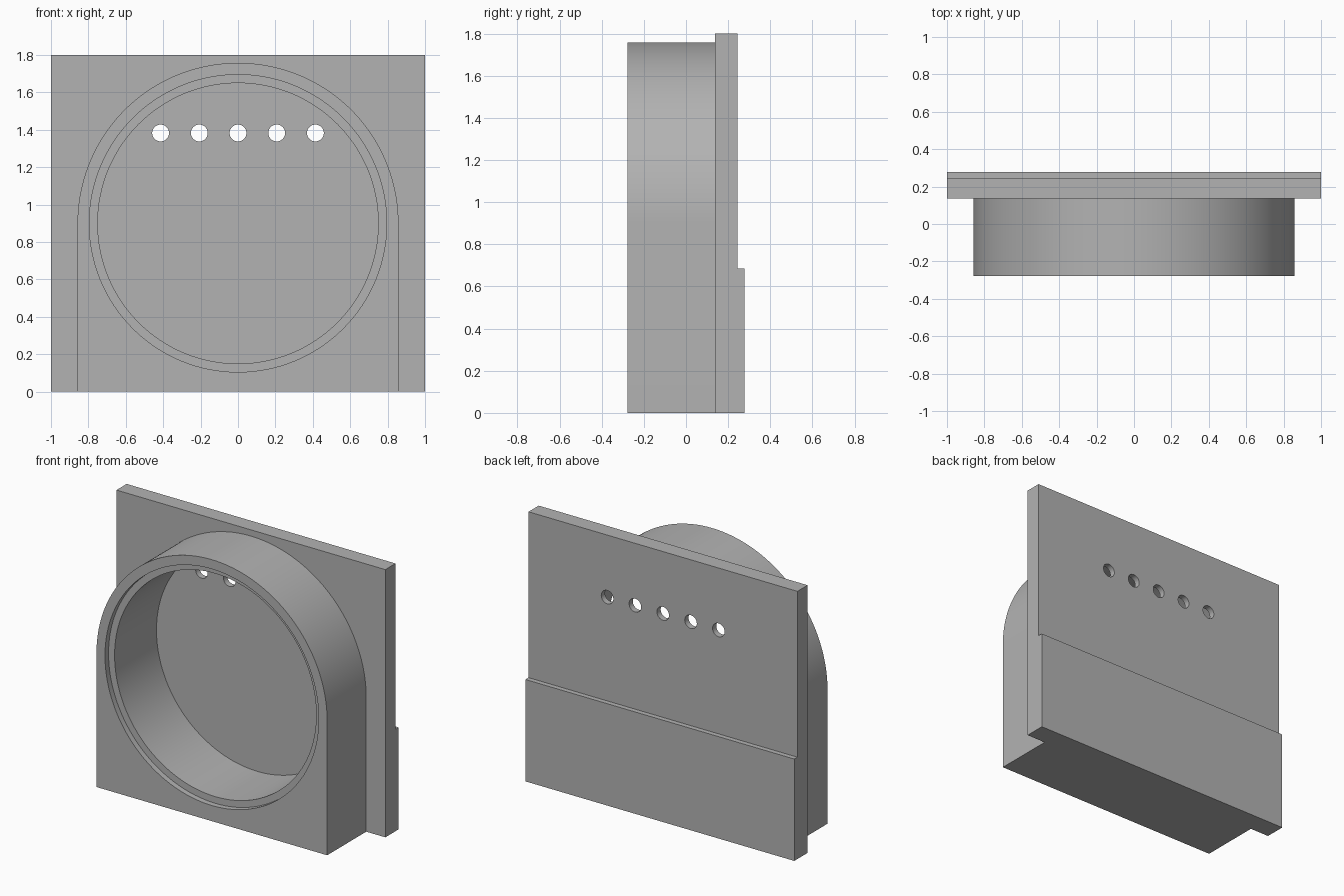
import bpy, bmesh, math
from mathutils import Vector

old = bpy.data.objects.get("Cube")
if old:
    bpy.data.objects.remove(old, do_unlink=True)

CENTRE_Z = 0.9
FRONT, BACK = -0.278, 0.278
PLATE_FRONT, PLATE_BACK = 0.137, 0.245

grey = bpy.data.materials.new("plain grey")
grey.use_nodes = True
colour = (0.45, 0.45, 0.45, 1)
grey.diffuse_color = colour
grey.node_tree.nodes["Principled BSDF"].inputs["Base Color"].default_value = colour


def prism(name, outline, y0, y1):
    """Extrude an (x, z) outline from y0 to y1."""
    bm = bmesh.new()
    face = bm.faces.new([bm.verts.new((x, y0, z)) for x, z in outline])
    ext = bmesh.ops.extrude_face_region(bm, geom=[face])
    verts = [v for v in ext["geom"] if isinstance(v, bmesh.types.BMVert)]
    bmesh.ops.translate(bm, verts=verts, vec=Vector((0, y1 - y0, 0)))
    bmesh.ops.recalc_face_normals(bm, faces=bm.faces)
    mesh = bpy.data.meshes.new(name)
    bm.to_mesh(mesh)
    bm.free()
    mesh.materials.append(grey)
    obj = bpy.data.objects.new(name, mesh)
    bpy.context.collection.objects.link(obj)
    return obj


def arc(radius, x=0, z=CENTRE_Z, turn=2 * math.pi, steps=128):
    return [(x + radius * math.cos(turn * i / steps),
             z + radius * math.sin(turn * i / steps)) for i in range(steps)]


def combine(target, tool, operation):
    mod = target.modifiers.new(operation.lower(), "BOOLEAN")
    mod.operation = operation
    mod.solver = "EXACT"
    mod.object = tool
    bpy.context.view_layer.objects.active = target
    bpy.ops.object.modifier_apply(modifier=mod.name)
    bpy.data.objects.remove(tool, do_unlink=True)


# Back plate with a thicker lower band, drawn as a side profile across x
profile = [(PLATE_FRONT, 0), (BACK, 0), (BACK, 0.685),
           (PLATE_BACK, 0.685), (PLATE_BACK, 1.8), (PLATE_FRONT, 1.8)]
housing = prism("housing", profile, -1, 1)
for v in housing.data.vertices:
    v.co.x, v.co.y = v.co.y, v.co.x
housing.data.flip_normals()

# Arched front body
R = 0.858
arch = arc(R, turn=math.pi, steps=96) + [(-R, CENTRE_Z), (-R, 0), (R, 0)]
combine(housing, prism("arched_body", arch, FRONT, PLATE_FRONT + 0.03), "UNION")

# Round recess and the shallow rebate around its mouth
combine(housing, prism("bore_cutter", arc(0.75), FRONT - 0.1, 0.205), "DIFFERENCE")
combine(housing, prism("rebate_cutter", arc(0.795), FRONT - 0.1, FRONT + 0.038), "DIFFERENCE")

# Row of five holes through the thin wall
for i in range(-2, 3):
    hole = prism("hole_cutter", arc(0.045, i * 0.207, 1.383, steps=32), 0.15, 0.4)
    combine(housing, hole, "DIFFERENCE")

# Smooth curved walls, sharp edges
bpy.ops.object.select_all(action="DESELECT")
housing.select_set(True)
bpy.context.view_layer.objects.active = housing
bpy.ops.object.shade_smooth_by_angle(angle=math.radians(30))
